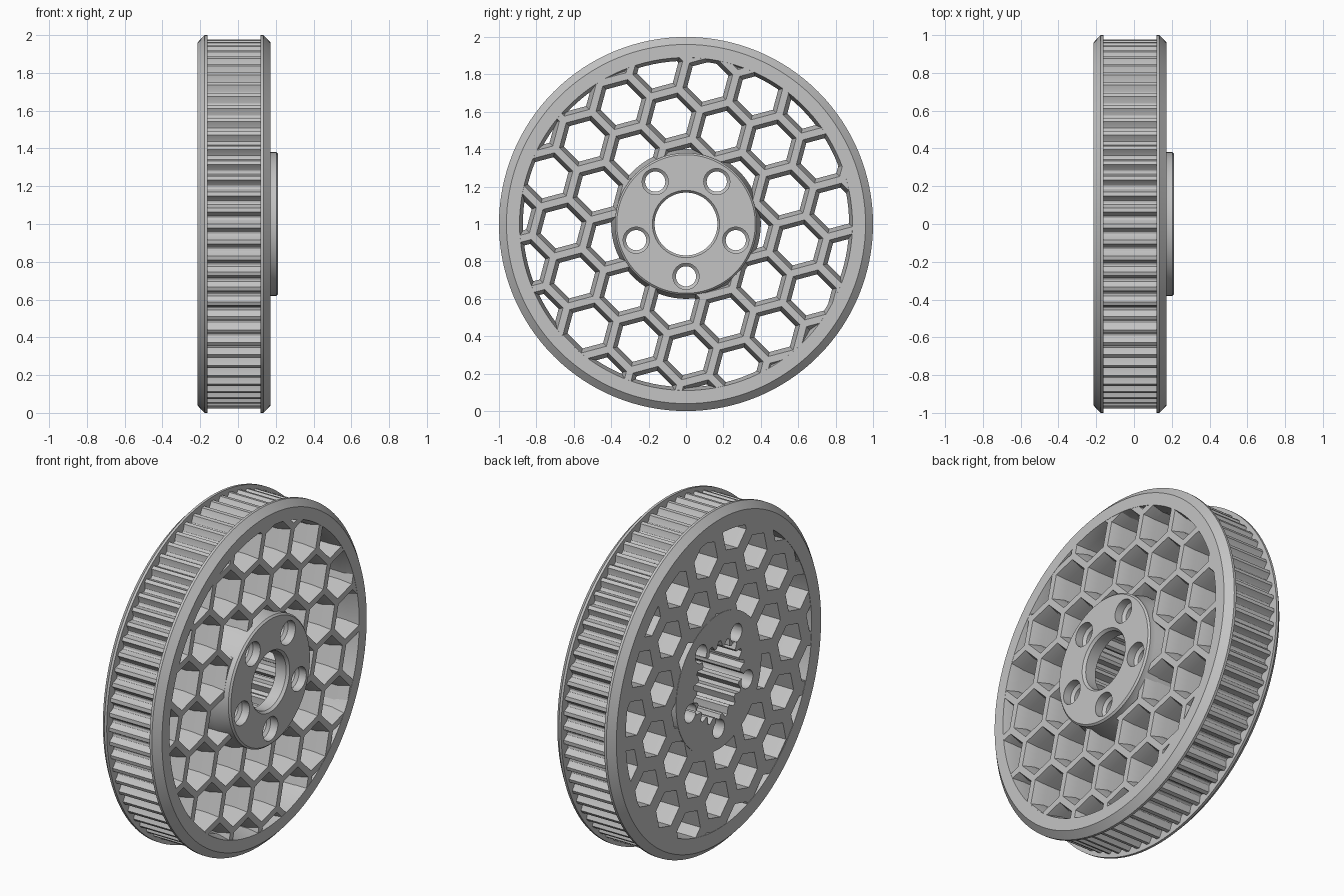
import bpy, bmesh, math

if "Cube" in bpy.data.objects:
    bpy.data.objects.remove(bpy.data.objects["Cube"])

TEETH, SPLINES = 72, 18

grey = bpy.data.materials.new("mid_grey")
grey.diffuse_color = (0.55, 0.55, 0.55, 1)
grey.use_nodes = True
grey.node_tree.nodes["Principled BSDF"].inputs["Base Color"].default_value = grey.diffuse_color


def finish(name, bm):
    bmesh.ops.recalc_face_normals(bm, faces=bm.faces)
    me = bpy.data.meshes.new(name)
    bm.to_mesh(me)
    bm.free()
    me.materials.append(grey)
    ob = bpy.data.objects.new(name, me)
    bpy.context.collection.objects.link(ob)
    return ob


def lathe(name, profile, steps):
    """Spin a closed (x, radius) profile about the axle; radius may depend on the step."""
    bm = bmesh.new()
    rings = []
    for s in range(steps):
        a = math.tau * s / steps
        radii = [(x, r(s) if callable(r) else r) for x, r in profile]
        rings.append([bm.verts.new((x, r * math.cos(a), 1 + r * math.sin(a))) for x, r in radii])
    n = len(profile)
    for s in range(steps):
        p, q = rings[s], rings[(s + 1) % steps]
        for k in range(n):
            bm.faces.new((p[k], p[(k + 1) % n], q[(k + 1) % n], q[k]))
    return finish(name, bm)


def plug(bm, rings, cy, cz, sides, phase=0.0):
    """Capped solid along x through (x, radius) rings."""
    loops = [[bm.verts.new((x, cy + r * math.cos(phase + math.tau * k / sides),
                            cz + r * math.sin(phase + math.tau * k / sides)))
              for k in range(sides)] for x, r in rings]
    for p, q in zip(loops, loops[1:]):
        for k in range(sides):
            bm.faces.new((p[k], p[(k + 1) % sides], q[(k + 1) % sides], q[k]))
    bm.faces.new(loops[0])
    bm.faces.new(loops[-1])


def cut(ob, cutter):
    mod = ob.modifiers.new("cut", 'BOOLEAN')
    mod.operation, mod.solver, mod.object = 'DIFFERENCE', 'EXACT', cutter
    bpy.context.view_layer.objects.active = ob
    bpy.ops.object.modifier_apply(modifier=mod.name)
    bpy.data.objects.remove(cutter)


# Rim with two chamfered belt flanges and a bevelled inner edge
rim = lathe("rim", [(.173, .89), (.173, .96), (.135, 1), (.12, 1), (.12, .93), (-.162, .93),
                    (-.162, 1), (-.177, 1), (-.215, .96), (-.215, .872), (.11, .872)], 128)

# Toothed belt track with shallow rounded grooves
tooth = [.978, .978, .978, .958, .945, .942, .945, .958]
track = lathe("belt_teeth", [(.125, lambda s: tooth[s % 8]), (-.167, lambda s: tooth[s % 8]),
                             (-.167, .91), (.125, .91)], TEETH * 8)

# Honeycomb web: a ring pierced by hexagonal cells that are bevelled at the front
web = lathe("honeycomb_web", [(.172, .36), (.172, .91), (-.213, .91), (-.213, .36)], 96)
cells = bmesh.new()
pitch, cy0, cz0 = .277, .064, .032
front = (pitch - .037) / math.sqrt(3)
back = (pitch - .08) / math.sqrt(3)
a1, a2 = math.radians(-15), math.radians(45)
for i in range(-6, 7):
    for j in range(-6, 7):
        y = cy0 + pitch * (i * math.cos(a1) + j * math.cos(a2))
        z = cz0 + pitch * (i * math.sin(a1) + j * math.sin(a2))
        if .18 < math.hypot(y, z) < 1.07:
            plug(cells, [(-.25, back), (.105, back), (.172, front), (.25, front)],
                 y, 1 + z, 6, math.radians(15))
cut(web, finish("cell_cutter", cells))

# Hub with a splined bore and a plain front lip
spline = [.202, .202, .202, .22, .238, .238, .238, .22]
hub = lathe("hub", [(.213, .37), (.203, .38), (.17, .38), (.11, .40), (-.215, .40),
                    (-.215, lambda s: spline[s % 8]), (.13, lambda s: spline[s % 8]),
                    (.13, .168), (.198, .168), (.213, .18)], SPLINES * 8)

# Five counterbored bolt holes
bolts = bmesh.new()
for k in range(5):
    a = math.radians(-90 + 72 * k)
    plug(bolts, [(-.25, .054), (.15, .054), (.165, .07), (.25, .07)],
         .28 * math.cos(a), 1 + .28 * math.sin(a), 32)
cut(hub, finish("bolt_cutter", bolts))

# Smooth the round walls, keep the edges sharp
for ob in (rim, track, web, hub):
    bpy.ops.object.select_all(action='DESELECT')
    ob.select_set(True)
    bpy.context.view_layer.objects.active = ob
    bpy.ops.object.shade_smooth_by_angle(angle=math.radians(25))
